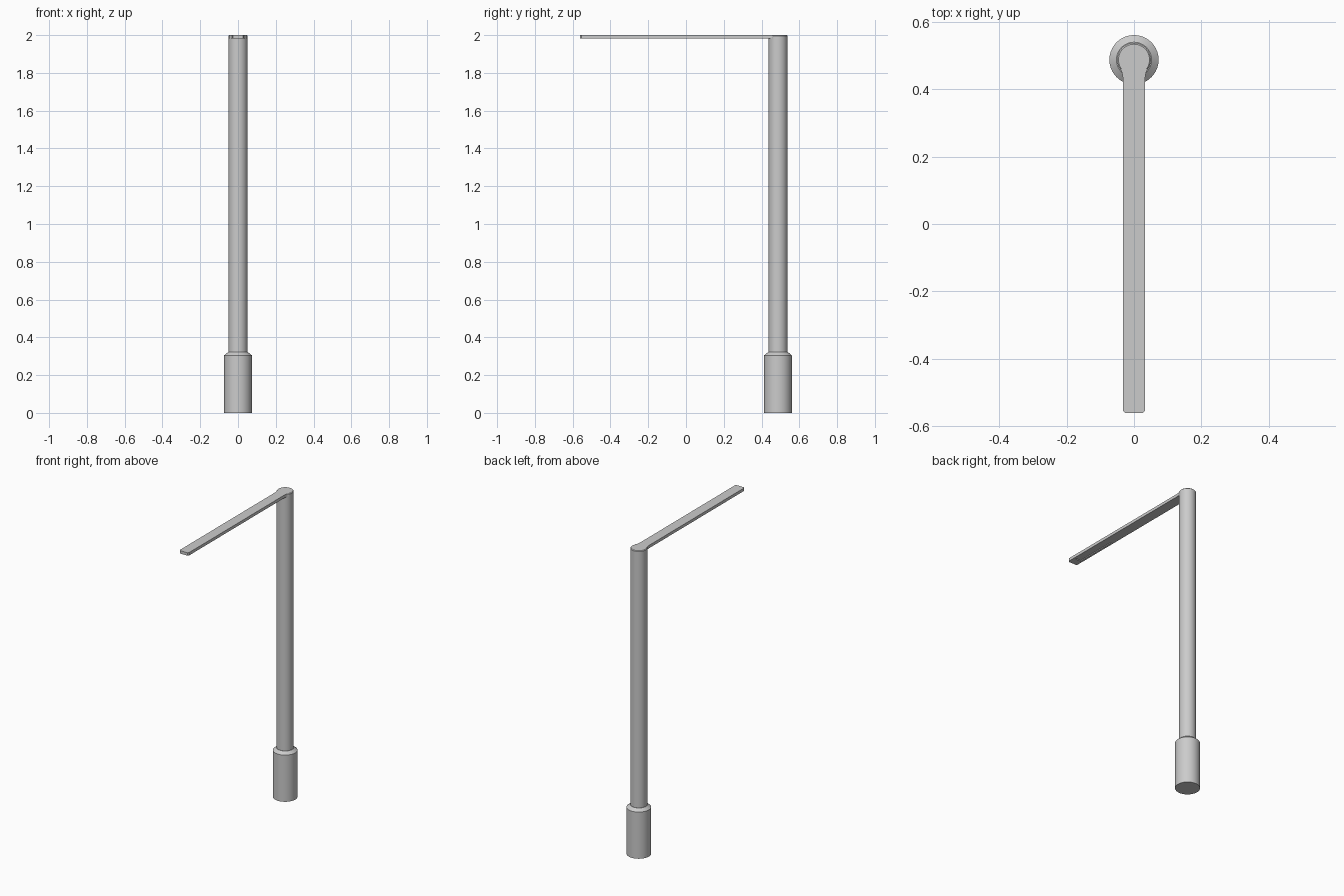
import bpy, bmesh, math

if "Cube" in bpy.data.objects:
    bpy.data.objects.remove(bpy.data.objects["Cube"])

POLE_Y = 0.487
SIDES = 64


def finish(name, bm):
    bmesh.ops.recalc_face_normals(bm, faces=bm.faces)
    me = bpy.data.meshes.new(name)
    bm.to_mesh(me)
    bm.free()
    ob = bpy.data.objects.new(name, me)
    bpy.context.collection.objects.link(ob)
    return ob


def smooth(ob):
    bpy.ops.object.select_all(action='DESELECT')
    ob.select_set(True)
    bpy.context.view_layer.objects.active = ob
    bpy.ops.object.shade_smooth_by_angle(angle=math.radians(30))


def lathe(name, profile):
    """Closed solid of revolution about the pole axis from (radius, z) pairs."""
    bm = bmesh.new()
    rings = []
    for r, z in profile:
        rings.append([bm.verts.new((r * math.cos(2 * math.pi * i / SIDES),
                                    POLE_Y + r * math.sin(2 * math.pi * i / SIDES), z))
                      for i in range(SIDES)])
    for a, b in zip(rings, rings[1:]):
        for i in range(SIDES):
            j = (i + 1) % SIDES
            bm.faces.new((a[i], a[j], b[j], b[i]))
    bm.faces.new(rings[0])
    bm.faces.new(rings[-1])
    return finish(name, bm)


def plate(name, half, z0, z1):
    """Flat slab from the right half of its outline, mirrored in x."""
    pts = half + [(-x, y) for x, y in reversed(half)]
    bm = bmesh.new()
    face = bm.faces.new([bm.verts.new((x, y, z0)) for x, y in pts])
    new = bmesh.ops.extrude_face_region(bm, geom=[face])['geom']
    bmesh.ops.translate(bm, vec=(0, 0, z1 - z0),
                        verts=[v for v in new if isinstance(v, bmesh.types.BMVert)])
    return finish(name, bm)


# Pole with its wider base sleeve and sloped shoulder
pole = lathe("pole", [(0.073, 0), (0.073, 0.305), (0.052, 0.322),
                      (0.05, 0.322), (0.05, 1.996), (0.046, 2.0)])
smooth(pole)

# Lamp arm: chamfered tip, filleted where it meets the pole
fillet = [(0.033 + 0.011 * (1 - math.cos(math.radians(a))),
           0.428 + 0.032 * math.sin(math.radians(a))) for a in range(0, 91, 15)]
arm = plate("lamp_arm", [(0.027, -0.56), (0.033, -0.554)] + fillet, 1.981, 2.0)

# Recessed light opening under the outer part of the arm
cutter = plate("light_recess_cutter", [(0.02, -0.51), (0.02, -0.23)], 1.96, 1.987)
cutter.hide_render = True
cutter.hide_viewport = True
cut = arm.modifiers.new("light_recess", 'BOOLEAN')
cut.operation = 'DIFFERENCE'
cut.solver = 'EXACT'
cut.object = cutter
smooth(arm)

# Light panel set into the opening
plate("light_panel", [(0.018, -0.508), (0.018, -0.232)], 1.985, 1.988)
